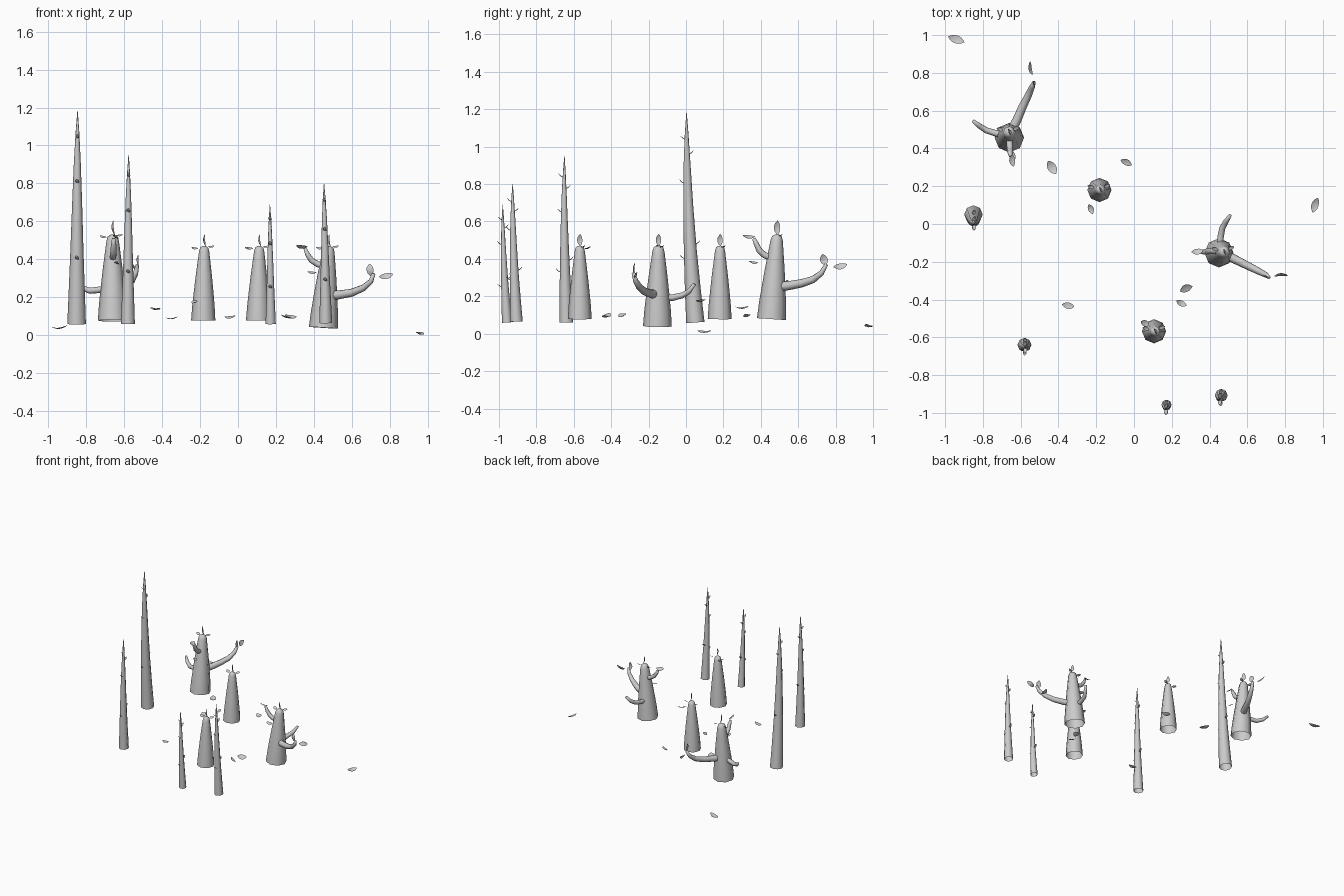
import bpy, bmesh, math
from mathutils import Vector


def finish(name, bm):
    mesh = bpy.data.meshes.new(name)
    bm.to_mesh(mesh)
    bm.free()
    for p in mesh.polygons:
        p.use_smooth = True
    ob = bpy.data.objects.new(name, mesh)
    bpy.context.collection.objects.link(ob)


def tube(name, pts, radii, sides):
    """Open-bottomed tapered tube along a path, closed at its tip."""
    pts = [Vector(p) for p in pts]
    bm = bmesh.new()
    rings, prev, u = [], None, None
    for i, (p, r) in enumerate(zip(pts, radii)):
        t = (pts[min(i + 1, len(pts) - 1)] - pts[max(i - 1, 0)]).normalized()
        if prev is None:
            u = t.orthogonal().normalized()
        else:
            u = prev.rotation_difference(t) @ u
        prev, v = t, t.cross(u)
        rings.append([bm.verts.new(p + r * (u * math.cos(a) + v * math.sin(a)))
                      for a in (2 * math.pi * k / sides for k in range(sides))])
    for a, b in zip(rings, rings[1:]):
        for k in range(sides):
            n = (k + 1) % sides
            bm.faces.new((a[k], a[n], b[n], b[k]))
    bm.faces.new(rings[-1])
    finish(name, bm)


def leaf(name, c, d, n, L, W, bend=0.16):
    """Cupped almond leaf centred at c, pointing along d, facing n."""
    c, d = Vector(c), Vector(d).normalized()
    n = Vector(n)
    n = (n - d * n.dot(d)).normalized()
    s = n.cross(d)
    bm = bmesh.new()
    rows = []
    for t, w in ((0, .1), (.12, .5), (.3, .9), (.5, 1), (.7, .88), (.88, .5), (1, .04)):
        mid = c + d * L * (t - .5) + n * L * bend * (4 * (t - .5) ** 2 - .4)
        rows.append([bm.verts.new(mid + s * (W / 2 * w * k) + n * (W * .12 * w * abs(k)))
                     for k in (-1, 0, 1)])
    for a, b in zip(rows, rows[1:]):
        for k in (0, 1):
            bm.faces.new((a[k], a[k + 1], b[k + 1], b[k]))
    finish(name, bm)


def axis(base, top, f, bow):
    """Point on a slightly bowed trunk centre line."""
    p = Vector(base).lerp(Vector(top), f)
    p.y -= bow * 4 * f * (1 - f)
    return p


def trunk(name, base, top, r, profile, sides, bow=0):
    tube(name, [axis(base, top, f, bow) for f, _ in profile],
         [r * w for _, w in profile], sides)


# Tall spires with small thorn leaves alternating front and back
SPIRE = [(0, 1), (.15, .87), (.35, .7), (.55, .55), (.75, .38), (.9, .2), (1, .03)]
spires = [((-.85, .05, .06), (-.845, .003, 1.18), .049, .012),
          ((-.58, -.64, .06), (-.576, -.65, .95), .037, .005),
          ((.172, -.957, .06), (.168, -.98, .69), .027, .005),
          ((.462, -.907, .065), (.453, -.927, .80), .034, .005)]
for i, (b, t, r, bow) in enumerate(spires):
    trunk(f"spire_{i}", b, t, r, SPIRE, 8, bow)
    for j, (f, side) in enumerate(((.88, -1), (.81, 1), (.67, -1), (.38, 1), (.31, -1))):
        p = axis(b, t, f, bow)
        p.y += side * (r * (1 - .85 * f) + .008)
        leaf(f"spire_{i}_thorn_{j}", p, (.15 * side, side, .7), (.3, -side, 1), .038, .019)

# Blunt stumps, each with an upright top leaf and side leaves
STUMP = [(0, 1), (.2, .92), (.4, .8), (.6, .67), (.8, .52), (.93, .42), (.98, .33), (1, .15)]
stumps = [((-.183, .18, .078), (-.178, .182, .47), .064, 1),
          ((.106, -.568, .078), (.112, -.568, .47), .064, 1),
          ((-.66, .457, .078), (-.66, .487, .53), .078, 1.2),
          ((.45, -.153, .04), (.478, -.147, .47), .077, 1)]
for i, (b, t, r, s) in enumerate(stumps):
    trunk(f"stump_{i}", b, t, r, STUMP, 8)
    t = Vector(t)
    leaf(f"stump_{i}_top_leaf", t + Vector((0, 0, .03 * s)), (-.1, 0, 1), (1, .35, 0),
         .064 * s, .03 * s)
    leaf(f"stump_{i}_side_leaf_a", t + Vector((.036, .02, -.004)), (1, .5, .2), (0, -.5, 1), .036, .021)
    leaf(f"stump_{i}_side_leaf_b", t + Vector((-.05, .015, -.012)), (-1, .4, .25), (0, -.5, 1), .038, .023)

# Branches on the two larger stumps
branches = {
    "rear_long_branch": ([(-.65, .49, .25), (-.62, .55, .257), (-.59, .62, .27),
                          (-.56, .68, .29), (-.54, .725, .325), (-.53, .75, .37)],
                         (.025, .024, .022, .019, .015, .01)),
    "rear_short_branch": ([(-.67, .465, .25), (-.73, .48, .24), (-.78, .495, .235),
                           (-.82, .52, .25), (-.85, .545, .28)],
                          (.017, .017, .016, .014, .009)),
    "rear_upper_branch": ([(-.66, .47, .40), (-.658, .42, .42), (-.656, .392, .445),
                           (-.655, .376, .48), (-.655, .362, .51)],
                          (.017, .017, .016, .014, .009)),
    "front_long_branch": ([(.46, -.15, .21), (.53, -.185, .213), (.60, -.22, .225),
                           (.66, -.25, .25), (.70, -.27, .285), (.715, -.282, .325)],
                          (.024, .023, .021, .018, .014, .009)),
    "front_short_branch": ([(.455, -.13, .19), (.458, -.07, .193), (.468, -.02, .205),
                            (.488, .015, .225), (.508, .045, .265)],
                           (.017, .017, .016, .014, .009)),
    "front_upper_branch": ([(.47, -.145, .36), (.42, -.143, .375), (.387, -.145, .395),
                            (.367, -.148, .425), (.352, -.15, .46)],
                           (.016, .016, .015, .013, .008)),
}
for name, (pts, radii) in branches.items():
    tube(name, pts, radii, 8)

# Leaves attached to branches and bark
X, Y, Z = (1, 0, 0), (0, 1, 0), (0, 0, 1)
attached = [((-.53, .737, .395), (0, -.3, 1), (1, .2, .2), .062, .042),
            ((-.55, .825, .36), (-.15, 1, .2), (1, .1, .6), .075, .036),
            ((.695, -.28, .345), (-.1, 0, 1), (.2, 1, .2), .064, .038),
            ((.78, -.268, .312), (1, .05, .2), (0, -1, .5), .075, .034),
            ((-.645, .335, .517), (.1, -1, .1), (.6, 0, 1), .065, .037),
            ((.335, -.147, .465), (-1, -.15, .1), (0, .6, 1), .062, .036),
            ((-.64, .36, .38), (.2, -1, .15), (.5, 0, 1), .05, .028),
            ((.388, -.15, .33), (-1, -.1, .1), (0, -.5, 1), .05, .026),
            ((.058, -.525, .457), (-1, .5, .2), (0, -.3, 1), .05, .034),
            ((-.228, .08, .175), (-.4, 1, .1), (-.3, -.5, 1), .055, .033)]
# Fallen leaves drifting near the ground
fallen = [((-.94, .977, .04), (1, -.35, .1), (.1, 0, 1), .09, .042),
          ((.958, .10, .01), (.35, 1, 0), (.3, 0, 1), .082, .04),
          ((-.435, .30, .138), (-.6, 1, .05), (.3, -.4, 1), .08, .047),
          ((-.04, .327, .095), (-1, .45, -.1), (.1, -.5, 1), .065, .036),
          ((.275, -.34, .097), (1, .4, -.1), (.1, -.5, 1), .07, .044),
          ((.25, -.42, .097), (1, -.45, -.3), (.2, .3, 1), .062, .032),
          ((-.348, -.432, .09), (1, -.2, .1), Z, .065, .034)]
for i, a in enumerate(attached):
    leaf(f"branch_leaf_{i}", *a)
for i, a in enumerate(fallen):
    leaf(f"fallen_leaf_{i}", *a)
